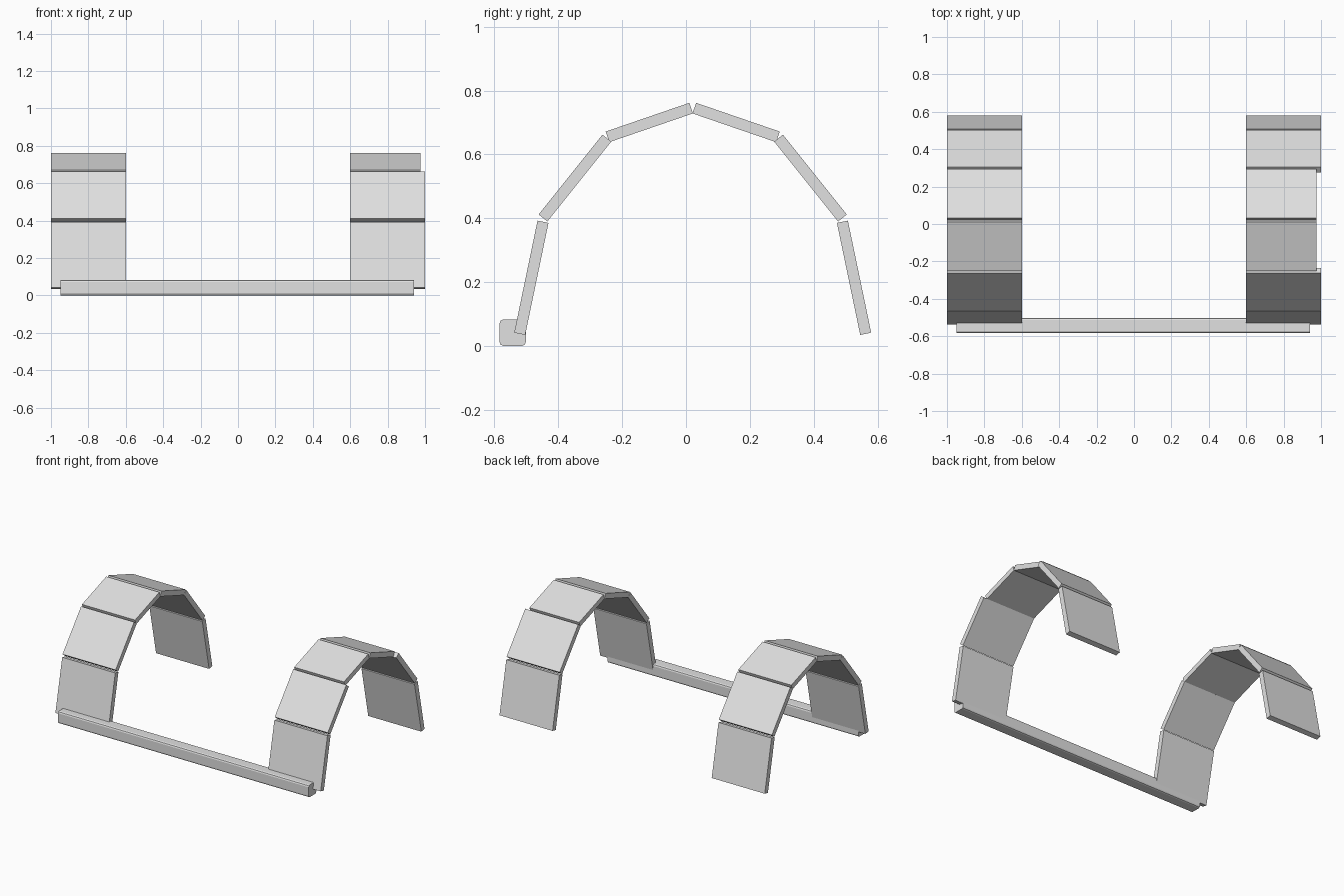
import bpy
import math
from mathutils import Vector

cube = bpy.data.objects.get("Cube")
if cube:
    bpy.data.objects.remove(cube, do_unlink=True)

grey = bpy.data.materials.new("light_grey")
grey.use_nodes = True
grey.diffuse_color = (0.75, 0.75, 0.75, 1)
grey.node_tree.nodes["Principled BSDF"].inputs["Base Color"].default_value = (0.75, 0.75, 0.75, 1)


def box(name, size, centre, tilt=0.0):
    """Box with applied scale, tilted about the x axis."""
    bpy.ops.mesh.primitive_cube_add(size=1, location=centre, rotation=(tilt, 0, 0))
    obj = bpy.context.object
    obj.name = name
    obj.scale = size
    bpy.ops.object.transform_apply(location=False, rotation=False, scale=True)
    obj.data.materials.append(grey)
    return obj


def panel(name, x0, x1, start, end):
    """Flat slab whose centre line runs from start to end in (y, z)."""
    a, b = Vector(start), Vector(end)
    mid, run = (a + b) / 2, b - a
    box(name, (x1 - x0, run.length, THICK), ((x0 + x1) / 2, mid.x, mid.y),
        math.atan2(run.y, run.x))


THICK = 0.035
MIDDLE = 0.021  # y of the arch crown

# Front half of the arch, as (offset from the crown, height) pairs
half_arch = {
    "lower": ((-0.542, 0.038), (-0.469, 0.389)),
    "middle": ((-0.469, 0.401), (-0.269, 0.651)),
    "upper": ((-0.267, 0.655), (-0.005, 0.745)),
}

# Two arches of six panels; the left crown panels are slightly narrower
for side, x0, x1, crown_x1 in (("right", -1, -0.6, -0.6), ("left", 0.6, 1, 0.975)):
    for part, (start, end) in half_arch.items():
        outer = crown_x1 if part == "upper" else x1
        for face, sign in (("front", 1), ("back", -1)):
            points = [(MIDDLE + sign * y, z) for y, z in (start, end)]
            if sign < 0:
                points.reverse()
            panel(f"{side}_{face}_{part}_panel", x0, outer, *points)

# Front rail joining the arches, with chamfered long edges
rail = box("front_rail", (1.89, 0.082, 0.083), (-0.003, -0.543, 0.0415))
bevel = rail.modifiers.new("chamfer", "BEVEL")
bevel.width = 0.012
bevel.segments = 2
bevel.limit_method = "WEIGHT"
weights = rail.data.attributes.new("bevel_weight_edge", "FLOAT", "EDGE")
for edge in rail.data.edges:
    a, b = (rail.data.vertices[i].co for i in edge.vertices)
    weights.data[edge.index].value = 1.0 if abs(a.x - b.x) > 1 else 0.0
